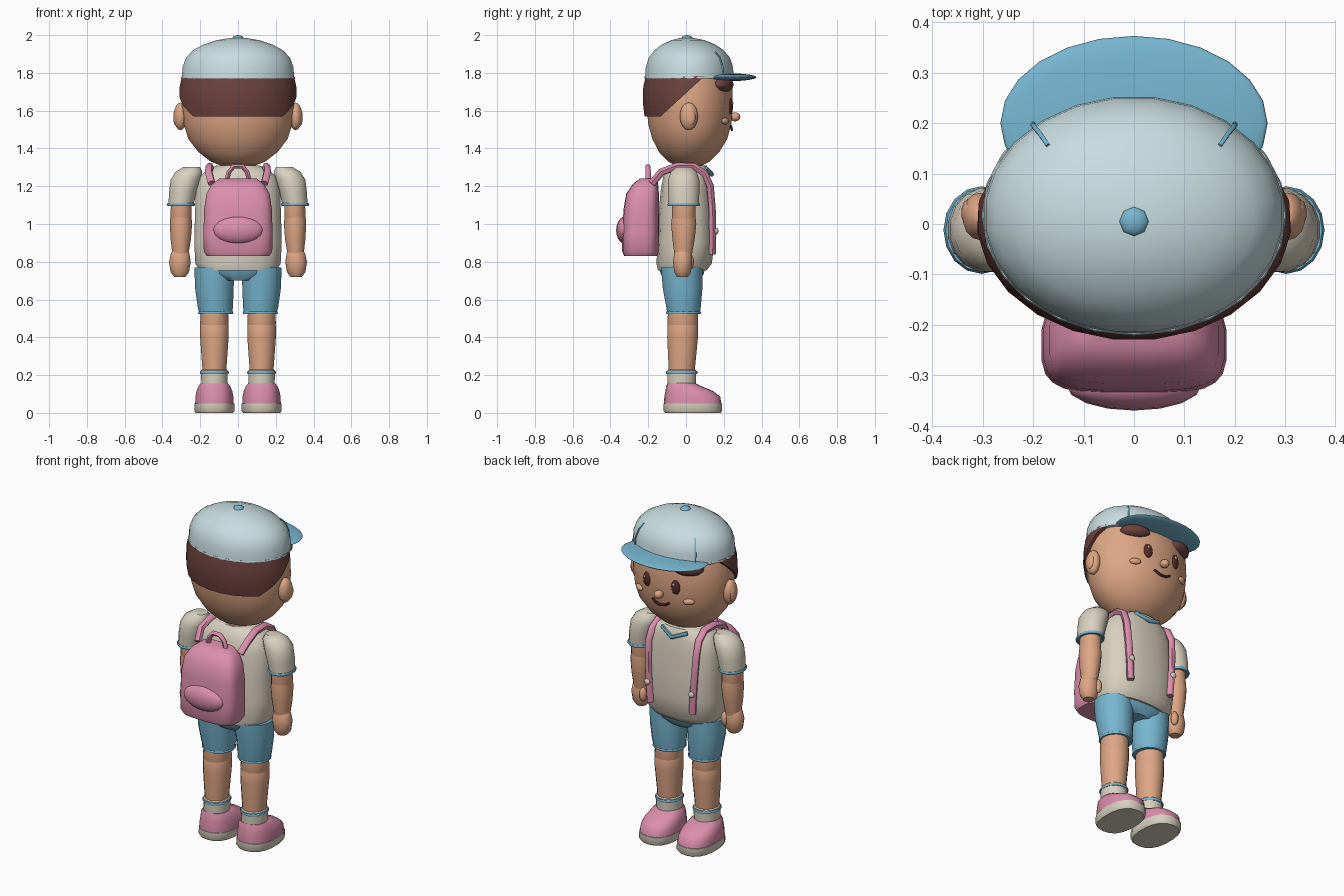
import bpy, bmesh, math
from mathutils import Vector


def mat(name, r, g, b):
    m = bpy.data.materials.new(name)
    lin = [((c / 255 + 0.055) / 1.055) ** 2.4 for c in (r, g, b)]
    m.diffuse_color = (*lin, 1)
    return m


SKIN = mat("skin", 222, 166, 132)
CREAM = mat("cream", 217, 209, 192)
BLUE = mat("blue", 118, 182, 208)
PALE = mat("pale_blue", 199, 220, 223)
PINK = mat("pink", 220, 142, 172)
BROWN = mat("hair_brown", 108, 66, 62)
DARK = mat("eye_brown", 88, 42, 42)


def smooth(ob, angle=40):
    bpy.ops.object.select_all(action='DESELECT')
    ob.select_set(True)
    bpy.context.view_layer.objects.active = ob
    bpy.ops.object.shade_smooth_by_angle(angle=math.radians(angle))


def finish(name, bm, material):
    bmesh.ops.recalc_face_normals(bm, faces=bm.faces[:])
    me = bpy.data.meshes.new(name)
    bm.to_mesh(me)
    bm.free()
    me.materials.append(material)
    ob = bpy.data.objects.new(name, me)
    bpy.context.collection.objects.link(ob)
    smooth(ob)
    return ob


def loft_mesh(rings, n=16, power=2.0):
    """Stack of superellipse rings: (z, cx, cy, rx, ry)."""
    bm = bmesh.new()
    rows = []
    for z, cx, cy, rx, ry in rings:
        row = []
        for i in range(n):
            a = 2 * math.pi * (i + 0.5) / n
            c, s = math.cos(a), math.sin(a)
            row.append(bm.verts.new((
                cx + rx * math.copysign(abs(c) ** (2 / power), c),
                cy + ry * math.copysign(abs(s) ** (2 / power), s), z)))
        rows.append(row)
    for a, b in zip(rows, rows[1:]):
        for i in range(n):
            j = (i + 1) % n
            bm.faces.new((a[i], a[j], b[j], b[i]))
    bm.faces.new(rows[0][::-1])
    bm.faces.new(rows[-1])
    return bm


def loft(name, rings, material, n=16, power=2.0):
    return finish(name, loft_mesh(rings, n, power), material)


def ball(name, loc, size, material, seg=16, rot=(0, 0, 0)):
    bpy.ops.mesh.primitive_uv_sphere_add(segments=seg, ring_count=seg // 2 + 2,
                                         location=loc, rotation=rot)
    ob = bpy.context.object
    ob.name = name
    ob.scale = size
    ob.data.materials.append(material)
    smooth(ob, 60)
    return ob


def tube(name, pts, radius, material, closed=False, flat=1.0):
    cu = bpy.data.curves.new(name, 'CURVE')
    cu.dimensions = '3D'
    cu.bevel_depth = radius
    cu.bevel_resolution = 1
    cu.use_fill_caps = True
    sp = cu.splines.new('POLY')
    sp.points.add(len(pts) - 1)
    for p, co in zip(sp.points, pts):
        p.co = (*co, 1)
    sp.use_cyclic_u = closed
    ob = bpy.data.objects.new(name, cu)
    bpy.context.collection.objects.link(ob)
    cu.materials.append(material)
    bpy.ops.object.select_all(action='DESELECT')
    ob.select_set(True)
    bpy.context.view_layer.objects.active = ob
    bpy.ops.object.convert(target='MESH')
    ob = bpy.context.object
    smooth(ob, 60)
    return ob


def hoop(name, x, y, z, rx, ry, radius, material, n=16):
    pts = [(x + rx * math.cos(2 * math.pi * i / n),
            y + ry * math.sin(2 * math.pi * i / n), z) for i in range(n)]
    return tube(name, pts, radius, material, True)


# Head
loft("head", [(1.305, 0, .015, .08, .06), (1.33, 0, .015, .145, .11),
              (1.38, 0, .017, .21, .16), (1.45, 0, .02, .265, .2),
              (1.53, 0, .02, .29, .222), (1.62, 0, .02, .3, .23),
              (1.72, 0, .02, .295, .228), (1.8, 0, .02, .27, .21)], SKIN, 24)
loft("neck", [(1.24, 0, .01, .09, .08), (1.36, 0, .01, .09, .08)], SKIN)

# Hair: shell sliced on a slant so the face stays clear
bm = loft_mesh([(1.5, 0, .02, .285, .225), (1.57, 0, .018, .305, .24),
                (1.65, 0, .016, .315, .247), (1.73, 0, .017, .311, .245),
                (1.8, 0, .02, .295, .23)], 24)
p, q = Vector((0, -.15, 1.555)), Vector((0, .1, 1.785))
slope = q - p
cut = bmesh.ops.bisect_plane(bm, geom=bm.verts[:] + bm.edges[:] + bm.faces[:],
                             plane_co=p, plane_no=(0, slope.z, -slope.y), clear_outer=True)
bmesh.ops.holes_fill(bm, edges=[e for e in bm.edges if e.is_boundary])
low = bmesh.ops.bisect_plane(bm, geom=bm.verts[:] + bm.edges[:] + bm.faces[:],
                             plane_co=(0, 0, 1.568), plane_no=(0, 0, -1), clear_outer=True)
bmesh.ops.holes_fill(bm, edges=[e for e in bm.edges if e.is_boundary])
finish("hair", bm, BROWN)

# Cap
loft("cap_crown", [(1.77, 0, .018, .3, .237), (1.83, 0, .018, .296, .233),
                   (1.88, 0, .018, .278, .217), (1.92, 0, .016, .24, .185),
                   (1.95, 0, .014, .185, .143), (1.973, 0, .01, .115, .09),
                   (1.985, 0, .005, .04, .035)], PALE, 24)
hoop("cap_band", 0, .018, 1.775, .297, .234, .006, PALE, 24)
ball("cap_brim", (0, .2, 1.777), (.265, .173, .022), BLUE, 24)
ball("cap_button", (0, .005, 1.983), (.03, .03, .017), BLUE, 8)
for s in (-1, 1):
    tube("cap_seam", [(s * .2, .2, 1.77), (s * .2, .195, 1.83),
                      (s * .187, .18, 1.88), (s * .17, .155, 1.91)], .005, BLUE)

# Face
ball("nose", (0, .26, 1.567), (.026, .028, .024), SKIN, 12)
tube("mouth", [(.055 * t, .243 - .006 * t * t, 1.498 + .022 * t * t)
               for t in (-1, -.6, -.2, .2, .6, 1)], .007, DARK)
for s in (-1, 1):
    ball("eye", (s * .096, .234, 1.625), (.027, .014, .043), DARK, 12, (0, 0, -s * .25))
    ball("eye_glint", (s * .096 + .006, .246, 1.642), (.007, .005, .009), CREAM, 8)
    ball("cheek", (s * .165, .208, 1.545), (.032, .016, .018), SKIN, 12, (0, 0, -s * .5))
    ball("fringe_tuft", (s * .155, .195, 1.738), (.085, .05, .04), BROWN, 12, (0, 0, -s * .45))
    ball("ear", (s * .305, .015, 1.57), (.036, .048, .073), SKIN, 14)
    ball("inner_ear", (s * .33, .022, 1.565), (.013, .028, .045), SKIN, 10)

# Shirt
loft("shirt", [(.755, 0, -.02, .205, .13), (.79, 0, -.01, .228, .148),
               (.9, 0, 0, .234, .152), (1.05, 0, 0, .23, .147),
               (1.18, 0, 0, .225, .135), (1.25, 0, .003, .205, .125),
               (1.29, 0, .01, .16, .11), (1.31, 0, .015, .115, .095)], CREAM, 20, 2.5)
tube("collar", [(-.085, .105, 1.295), (0, .137, 1.262), (.085, .105, 1.295)], .012, BLUE)

# Arms
for s in (-1, 1):
    loft("sleeve", [(1.1, s * .302, -.012, .068, .08), (1.17, s * .292, -.012, .074, .085),
                    (1.235, s * .278, -.012, .08, .084), (1.275, s * .26, -.012, .073, .07),
                    (1.302, s * .245, -.012, .045, .04)], CREAM)
    hoop("sleeve_trim", s * .302, -.012, 1.103, .067, .078, .009, BLUE)
    loft("upper_arm", [(1.0, s * .302, -.012, .05, .055), (1.03, s * .302, -.012, .058, .064),
                       (1.12, s * .3, -.012, .055, .062)], SKIN)
    loft("forearm", [(.83, s * .305, -.015, .042, .046), (.92, s * .303, -.013, .055, .06),
                     (1.0, s * .302, -.012, .06, .068), (1.05, s * .302, -.012, .056, .062)], SKIN)
    loft("hand", [(.72, s * .308, -.018, .03, .03), (.745, s * .308, -.018, .05, .045),
                  (.8, s * .308, -.018, .058, .052), (.845, s * .306, -.017, .05, .046),
                  (.87, s * .305, -.016, .035, .035)], SKIN)
    ball("thumb", (s * .272, .02, .8), (.022, .022, .042), SKIN, 10)

# Shorts, legs, socks and shoes
loft("shorts_hips", [(.7, 0, -.02, .09, .09), (.735, 0, -.02, .19, .115),
                     (.78, 0, -.02, .212, .125)], BLUE, 20, 2.5)
for s in (-1, 1):
    x = s * .125
    loft("shorts_leg", [(.525, s * .118, -.013, .088, .088), (.56, s * .12, -.013, .095, .093),
                        (.66, x, -.018, .104, .107), (.77, x, -.022, .108, .112)], BLUE)
    hoop("shorts_hem", s * .118, -.013, .53, .087, .087, .007, BLUE)
    loft("thigh", [(.45, x, -.017, .07, .077), (.47, x, -.017, .077, .083),
                   (.54, x, -.017, .074, .08)], SKIN)
    loft("shin", [(.18, x, -.022, .062, .068), (.25, x, -.022, .066, .072),
                  (.4, x, -.018, .077, .083), (.46, x, -.017, .077, .083),
                  (.48, x, -.017, .07, .076)], SKIN)
    loft("sock", [(.13, x, -.022, .07, .076), (.225, x, -.022, .072, .078),
                  (.23, x, -.022, .066, .072)], CREAM)
    hoop("sock_band", x, -.022, .214, .07, .077, .008, BLUE)
    loft("sole", [(0, x, .036, .1, .148), (.012, x, .036, .108, .156),
                  (.05, x, .036, .107, .155)], CREAM, 18, 2.4)
    loft("shoe", [(.045, x, .036, .103, .152), (.085, x, .033, .102, .148),
                  (.115, x, .018, .096, .127), (.14, x, -.01, .086, .095),
                  (.157, x, -.024, .072, .074)], PINK, 18, 2.4)

# Backpack
loft("backpack", [(.83, 0, -.24, .165, .088), (.855, 0, -.24, .182, .098),
                  (.95, 0, -.24, .184, .098), (1.08, 0, -.237, .18, .094),
                  (1.16, 0, -.23, .168, .087), (1.21, 0, -.215, .14, .068),
                  (1.24, 0, -.2, .1, .045)], PINK, 24, 3.6)
ball("backpack_pocket", (0, -.32, .967), (.134, .05, .074), PINK, 16)
tube("backpack_handle", [(-.06, -.2, 1.23), (-.048, -.2, 1.275), (-.022, -.202, 1.305),
                         (.022, -.202, 1.305), (.048, -.2, 1.275), (.06, -.2, 1.23)], .014, PINK)
for s in (-1, 1):
    tube("backpack_strap", [(s * .14, -.18, 1.215), (s * .155, -.13, 1.275),
                            (s * .15, -.05, 1.305), (s * .15, .04, 1.305),
                            (s * .155, .1, 1.265), (s * .16, .128, 1.2),
                            (s * .155, .138, 1.08), (s * .147, .141, .95),
                            (s * .14, .138, .84)], .021, PINK)
    ball("strap_button", (s * .147, .16, .963), (.018, .012, .018), CREAM, 10)
